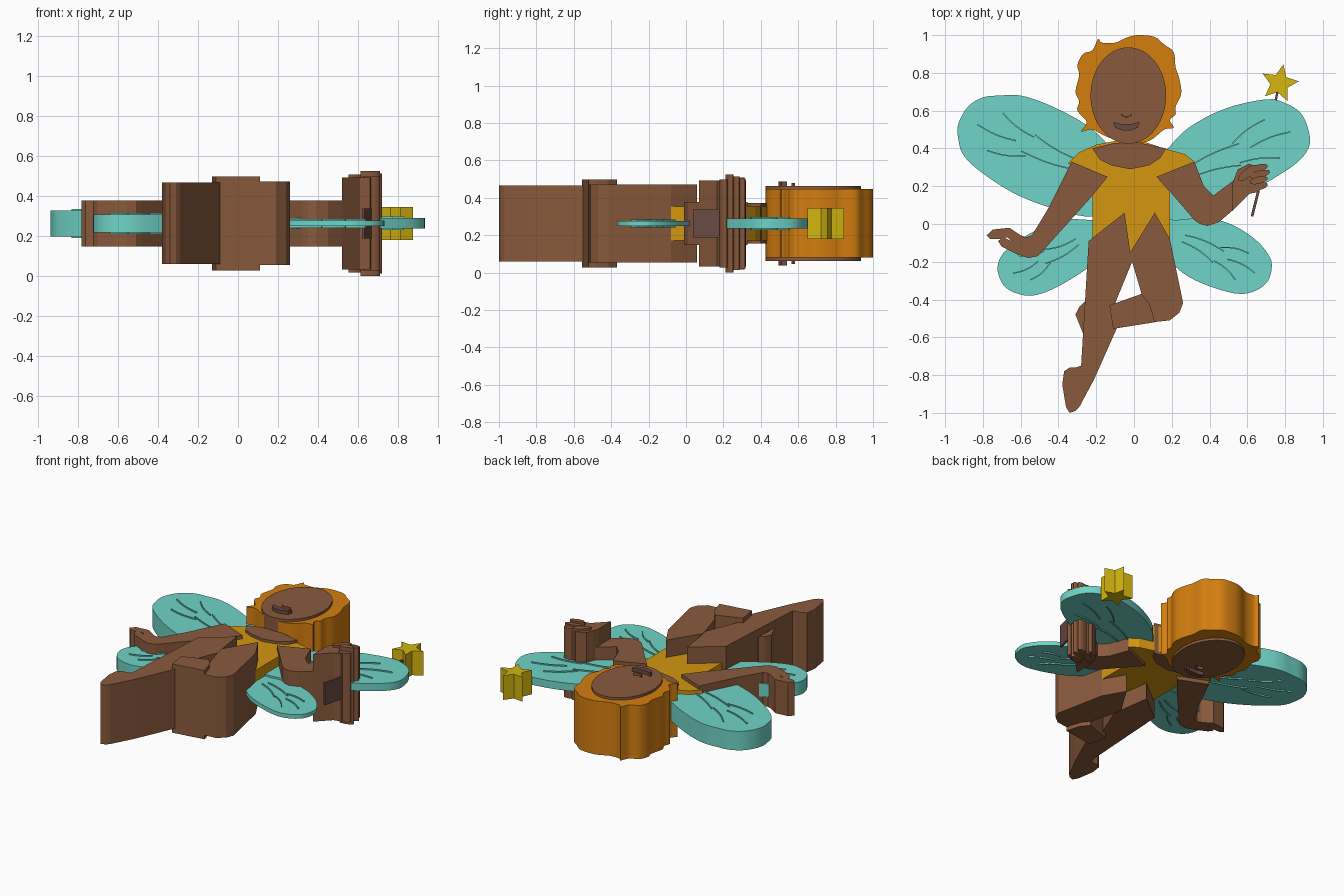
import bpy
import bmesh
import math
from mathutils import Vector

if "Cube" in bpy.data.objects:
    bpy.data.objects.remove(bpy.data.objects["Cube"], do_unlink=True)

MID_HEIGHT = 0.263


def linear(channel):
    value = channel / 255
    return value / 12.92 if value <= 0.04 else ((value + 0.055) / 1.055) ** 2.4


def make_material(name, *rgb):
    material = bpy.data.materials.new(name)
    material.use_nodes = True
    colour = [linear(channel) for channel in rgb] + [1.0]
    material.diffuse_color = colour
    material.node_tree.nodes["Principled BSDF"].inputs["Base Color"].default_value = colour
    return material


skin = make_material("brown skin", 138, 90, 61)
hair_orange = make_material("hair orange", 212, 126, 16)
dress_gold = make_material("dress gold", 212, 150, 16)
star_yellow = make_material("star yellow", 212, 182, 16)
wing_teal = make_material("wing teal", 112, 212, 199)
dark_brown = make_material("dark brown", 106, 74, 67)


def smooth_loop(points, steps=4):
    """Closed Catmull-Rom curve through the given outline points."""
    result = []
    count = len(points)
    for i in range(count):
        a, b, c, d = (Vector(points[(i + k) % count]) for k in (-1, 0, 1, 2))
        for s in range(steps):
            t = s / steps
            result.append((b * 2 + (c - a) * t + (a * 2 - b * 5 + c * 4 - d) * t ** 2
                           + (b * 3 - a - c * 3 + d) * t ** 3) / 2)
    return result


def slab(name, outline, half, material, rounded=False):
    """Extrude an outline (in hundredths) evenly about the middle height."""
    points = smooth_loop(outline) if rounded else outline
    bm = bmesh.new()
    verts = [bm.verts.new((p[0] / 100, p[1] / 100, MID_HEIGHT - half)) for p in points]
    base = bm.faces.new(verts)
    top = bmesh.ops.extrude_face_region(bm, geom=[base], use_keep_orig=True)
    moved = [v for v in top["geom"] if isinstance(v, bmesh.types.BMVert)]
    bmesh.ops.translate(bm, verts=moved, vec=(0, 0, half * 2))
    bmesh.ops.recalc_face_normals(bm, faces=bm.faces)
    mesh = bpy.data.meshes.new(name)
    bm.to_mesh(mesh)
    bm.free()
    mesh.materials.append(material)
    part = bpy.data.objects.new(name, mesh)
    bpy.context.collection.objects.link(part)
    if rounded:
        bpy.ops.object.select_all(action="DESELECT")
        part.select_set(True)
        bpy.context.view_layer.objects.active = part
        bpy.ops.object.shade_smooth_by_angle(angle=math.radians(35))
    return part


def ellipse(cx, cy, rx, ry, turn=0.0, sides=40):
    ring = []
    for i in range(sides):
        a = math.tau * i / sides
        x, y = rx * math.cos(a), ry * math.sin(a)
        ring.append((cx + x * math.cos(turn) - y * math.sin(turn),
                     cy + x * math.sin(turn) + y * math.cos(turn)))
    return ring


def ribbon(name, start, end, bend, width, half, material, steps=8):
    """Slim strip from start to end, bowed sideways by bend."""
    start, end = Vector(start), Vector(end)
    along = end - start
    side = Vector((-along.y, along.x)).normalized()
    left, right = [], []
    for i in range(steps + 1):
        t = i / steps
        centre = start + along * t + side * bend * math.sin(math.pi * t)
        left.append(centre + side * width / 2)
        right.append(centre - side * width / 2)
    return slab(name, left + right[::-1], half, material)


# Wings, each with slightly raised veins
wings = {
    "upper_left_wing": (0.026, (22, 25), (86, 50), [
        (10, 30), (18, 40), (29, 51), (48, 61), (70, 66), (80, 64), (88, 59), (92, 51),
        (93, 42), (88, 34), (77, 26), (58, 15), (40, 5), (19, 2), (10, 8)]),
    "upper_right_wing": (0.065, (-24, 28), (-86, 54), [
        (-10, 32), (-14, 42), (-26, 53), (-45, 63), (-60, 68), (-71, 68), (-80, 67),
        (-88, 62), (-93, 53), (-93, 45), (-90, 36), (-79, 26), (-61, 15), (-39, 7),
        (-22, 4), (-10, 10)]),
    "lower_left_wing": (0.014, (22, -5), (66, -27), [
        (10, 0), (19, 3), (35, 4), (51, 0), (64, -8), (71, -16), (73, -22), (71, -30),
        (65, -35), (56, -37), (43, -34), (29, -28), (19, -20), (10, -12)]),
    "lower_right_wing": (0.045, (-26, -8), (-66, -27), [
        (-12, 0), (-22, 2), (-39, 2), (-55, -5), (-67, -13), (-72, -21), (-71, -29),
        (-66, -35), (-55, -38), (-42, -34), (-24, -23), (-12, -12)]),
}
for name, (half, root, tip, outline) in wings.items():
    slab(name, outline, half, wing_teal, rounded=True)
    root, tip = Vector(root), Vector(tip)
    along = tip - root
    across = Vector((-along.y, along.x)) * 0.2
    for k, (begin, finish, shift) in enumerate(
            [(0.1, 0.55, 0.3), (0.1, 0.5, -0.5), (0.5, 0.8, 0.8), (0.62, 0.95, 0), (0.5, 0.8, -0.8)]):
        ribbon(f"{name}_vein_{k}", root + along * begin + across * shift * 0.5,
               root + along * finish + across * shift, 1.2, 0.7, half + 0.008, wing_teal)

# Dress and neckline
slab("dress", [
    (-35, 32), (-29, 38), (-20, 42), (-10, 44), (4, 44), (16, 40), (27, 37), (32, 33),
    (12, 25), (19, 17), (19, -8), (12, -10), (-1, -16), (-10, -12), (-22, -9), (-22, 16), (-14, 25)],
    0.09, dress_gold)
slab("neckline", [
    (-22, 40), (-10, 43), (3, 43), (17, 40), (14, 35), (8, 31), (-2, 29), (-12, 31), (-18, 34)],
    0.108, skin)

# Head: hair, face, nose and mouth show on both sides
slab("hair", [
    (3, 100), (11, 99), (16, 95), (21, 91), (22, 83), (24, 77), (25, 69), (22, 62), (22, 58),
    (19, 55), (21, 51), (16, 50), (8, 44), (-2, 43), (-14, 46), (-22, 50), (-28, 49), (-25, 54),
    (-30, 60), (-29, 65), (-31, 70), (-29, 79), (-30, 84), (-27, 90), (-22, 92), (-19, 98),
    (-17, 96), (-10, 96), (-3, 99)], 0.183, hair_orange, rounded=True)
slab("face", ellipse(-3, 68, 20, 25.5), 0.2, skin, rounded=True)
ribbon("nose", (-7, 58), (-1, 58), -1.3, 0.8, 0.217, skin)
slab("mouth", [(-11, 54), (-7, 53), (-4, 53), (-1, 53), (3, 54), (2, 51), (-2, 49.5), (-6, 49.5), (-10, 51)],
     0.225, dark_brown)

# Arms
slab("right_arm", [
    (-33, 33), (-14, 25), (-22, 15), (-48, -14), (-51, -17), (-56, -18), (-62, -16), (-70, -12),
    (-72, -9), (-69, -7), (-65, -9), (-67, -7), (-71, -8), (-76, -8), (-78, -6), (-75, -3), (-66, -2),
    (-60, -6), (-57, -7), (-54, -6), (-51, -1), (-45, 9)], 0.115, skin)
slab("left_arm", [
    (32, 33), (12, 25), (20, 16), (32, 2), (35, 0), (39, -1), (45, 1), (52, 7), (61, 16),
    (54, 24), (42, 15), (37, 20)], 0.115, skin)

# Gripping hand with curled fingers
slab("left_hand", [
    (52, 7), (61, 16), (66, 17), (68, 22), (67, 29), (61, 32), (55, 29), (53, 24), (52, 21)], 0.23, skin)
for k in range(4):
    slab(f"finger_{k}", ellipse(66 + (1 - k % 2) * 0.6, 20 + k * 3.2, 5.5 - abs(k - 2) * 0.6, 1.9, 0.25, 16),
         (0.235, 0.262, 0.25, 0.24)[k], skin, rounded=True)
slab("thumb", ellipse(60, 27, 6, 2.2, 0.7, 16), 0.245, skin, rounded=True)

# Wand and star
ribbon("wand_shaft", (64, 17), (76, 70), 0, 1.2, 0.018, dark_brown, steps=1)
ribbon("wand_handle", (62.5, 4), (66, 18), 0, 1.4, 0.075, dark_brown, steps=1)
star = []
for k in range(10):
    radius = 4.8 if k % 2 else 10.3
    angle = math.radians(78 + 36 * k)
    star.append((77 + radius * math.cos(angle), 74.5 + radius * math.sin(angle)))
slab("wand_star", star, 0.083, star_yellow)

# Legs: one straight, one bent across behind it
slab("right_leg", [
    (-24, -9), (-5, 6), (-2, -15), (-1, -20), (-10, -42), (-9, -55), (-21, -82), (-29, -97),
    (-31, -99), (-34, -100), (-36, -97), (-38, -85), (-37, -78), (-34, -76), (-31, -76), (-28, -75), (-26, -42)],
    0.203, skin)
slab("left_thigh", [
    (11, 6), (19, -8), (25, -37), (26, -42), (24, -47), (19, -51), (10, -52), (-11, -55),
    (-13, -43), (4, -37), (-1, -20), (-2, -15)], 0.208, skin)
slab("left_shin", [
    (-13, -43), (4, -37), (8, -42), (10, -48), (11, -52), (-11, -55.5)], 0.235, skin)
slab("left_foot", [
    (-12, -43), (-26, -41), (-29, -44), (-31, -48), (-29, -53), (-27, -58), (-22, -57), (-12, -55)],
    0.15, skin)
